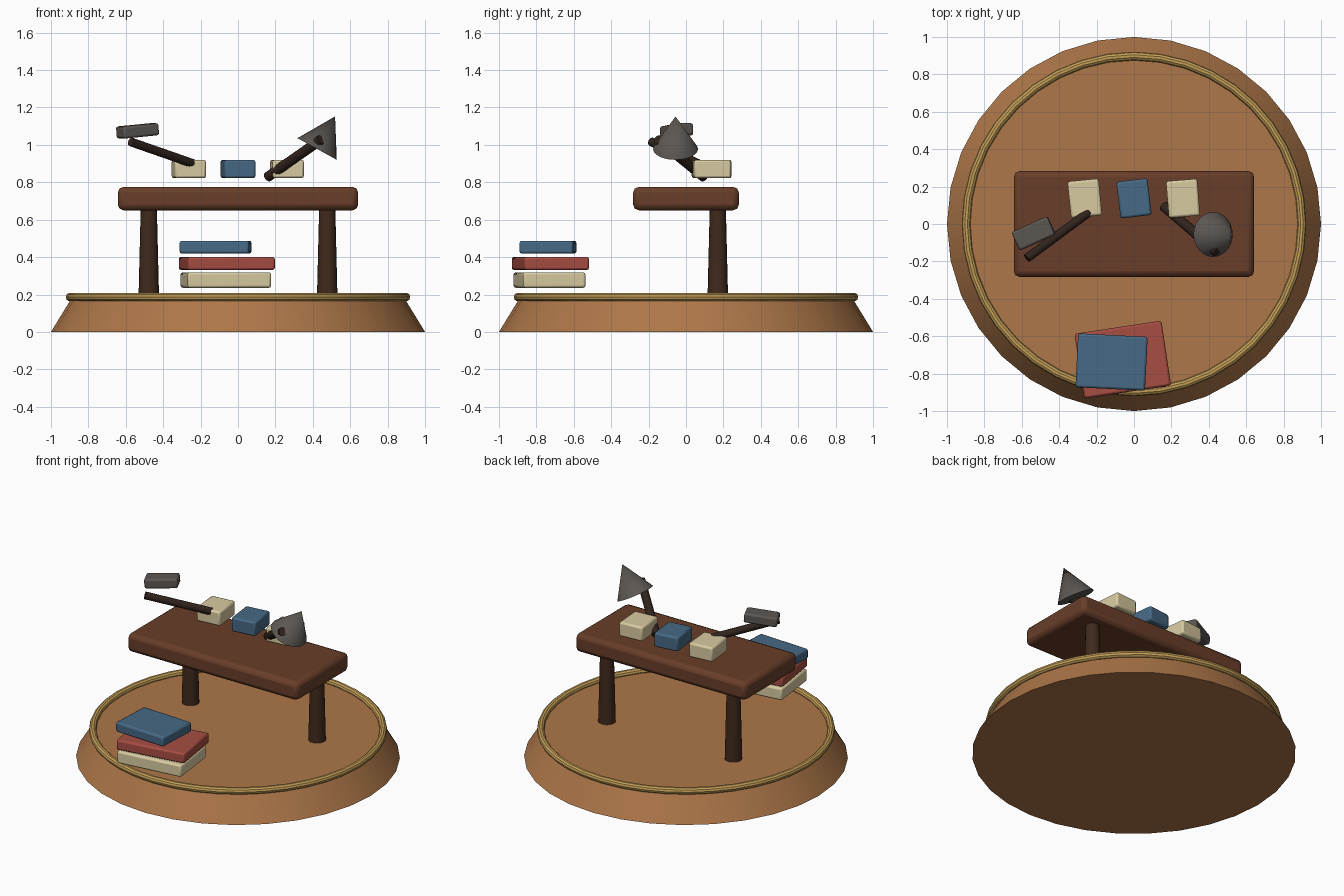
import bpy, math
from mathutils import Vector

if "Cube" in bpy.data.objects:
    bpy.data.objects.remove(bpy.data.objects["Cube"])


def material(name, rgb):
    m = bpy.data.materials.new(name)
    m.diffuse_color = (*[(c / 255) ** 2.2 for c in rgb], 1)
    m.use_nodes = True
    m.node_tree.nodes["Principled BSDF"].inputs["Base Color"].default_value = m.diffuse_color
    return m


WOOD = material("light_wood", (172, 118, 74))
BRASS = material("brass", (196, 158, 88))
DARK = material("dark_wood", (104, 64, 45))
LEG = material("leg_wood", (66, 46, 34))
CREAM = material("cream", (216, 202, 160))
RED = material("red", (165, 78, 68))
BLUE = material("blue", (72, 105, 132))
IRON = material("iron", (92, 87, 83))
HANDLE = material("handle_wood", (52, 40, 34))


def finish(name, mat):
    ob = bpy.context.object
    ob.name = name
    ob.data.materials.append(mat)
    bpy.ops.object.shade_smooth_by_angle(angle=math.radians(35))
    return ob


def box(name, loc, size, mat, rot=(0, 0, 0), bevel=0.012):
    bpy.ops.mesh.primitive_cube_add(size=1, location=loc, rotation=rot)
    ob = bpy.context.object
    ob.scale = size
    bpy.ops.object.transform_apply(location=False, rotation=False, scale=True)
    mod = ob.modifiers.new("bevel", "BEVEL")
    mod.width, mod.segments = bevel, 2
    return finish(name, mat)


def cone(name, start, end, r1, r2, mat, sides):
    a, b = Vector(start), Vector(end)
    d = b - a
    bpy.ops.mesh.primitive_cone_add(
        vertices=sides, radius1=r1, radius2=r2, depth=d.length, location=(a + b) / 2,
        rotation=d.to_track_quat("Z", "Y").to_euler())
    return finish(name, mat)


# Round plinth with brass rim
cone("plinth", (0, 0, 0), (0, 0, 0.18), 1.0, 0.89, WOOD, 32)
bpy.ops.mesh.primitive_torus_add(location=(0, 0, 0.186), major_radius=0.898, minor_radius=0.023,
                                 major_segments=40, minor_segments=10)
finish("plinth_rim", BRASS)

# Table with two tapered legs
box("table_top", (0, 0, 0.713), (1.285, 0.565, 0.125), DARK, bevel=0.03)
for side, x in (("left", -0.477), ("right", 0.477)):
    cone(side + "_leg", (x, 0.17, 0.18), (x, 0.17, 0.67), 0.055, 0.043, LEG, 16)

# Small blocks along the back of the table
for i, (x, mat, turn) in enumerate(((-0.263, CREAM, 0.1), (0, BLUE, 0.12), (0.262, CREAM, 0.08))):
    box(f"block_{i + 1}", (x, 0.137, 0.871), (0.167, 0.197, 0.098), mat, (0, 0, turn))

# Stack of books at the front
box("bottom_book", (-0.065, -0.73, 0.277), (0.45, 0.335, 0.083), CREAM, (0, 0, 0.12))
box("middle_book", (-0.06, -0.725, 0.366), (0.47, 0.35, 0.07), RED, (0, 0, 0.15))
box("top_book", (-0.12, -0.738, 0.453), (0.372, 0.288, 0.068), BLUE, (0, 0, -0.05))

# Mallet
cone("mallet_handle", (-0.24, 0.064, 0.9), (-0.573, -0.183, 1.016), 0.024, 0.024, HANDLE, 16)
box("mallet_head", (-0.537, -0.05, 1.075), (0.21, 0.108, 0.065), IRON, (0, -0.09, 0.43))

# Lamp arm and conical shade
cone("lamp_arm", (0.158, 0.096, 0.828), (0.444, -0.15, 1.028), 0.027, 0.027, HANDLE, 16)
cone("lamp_shade", (0.423, -0.056, 0.978), (0.519, -0.056, 1.152), 0.12, 0, IRON, 24)
